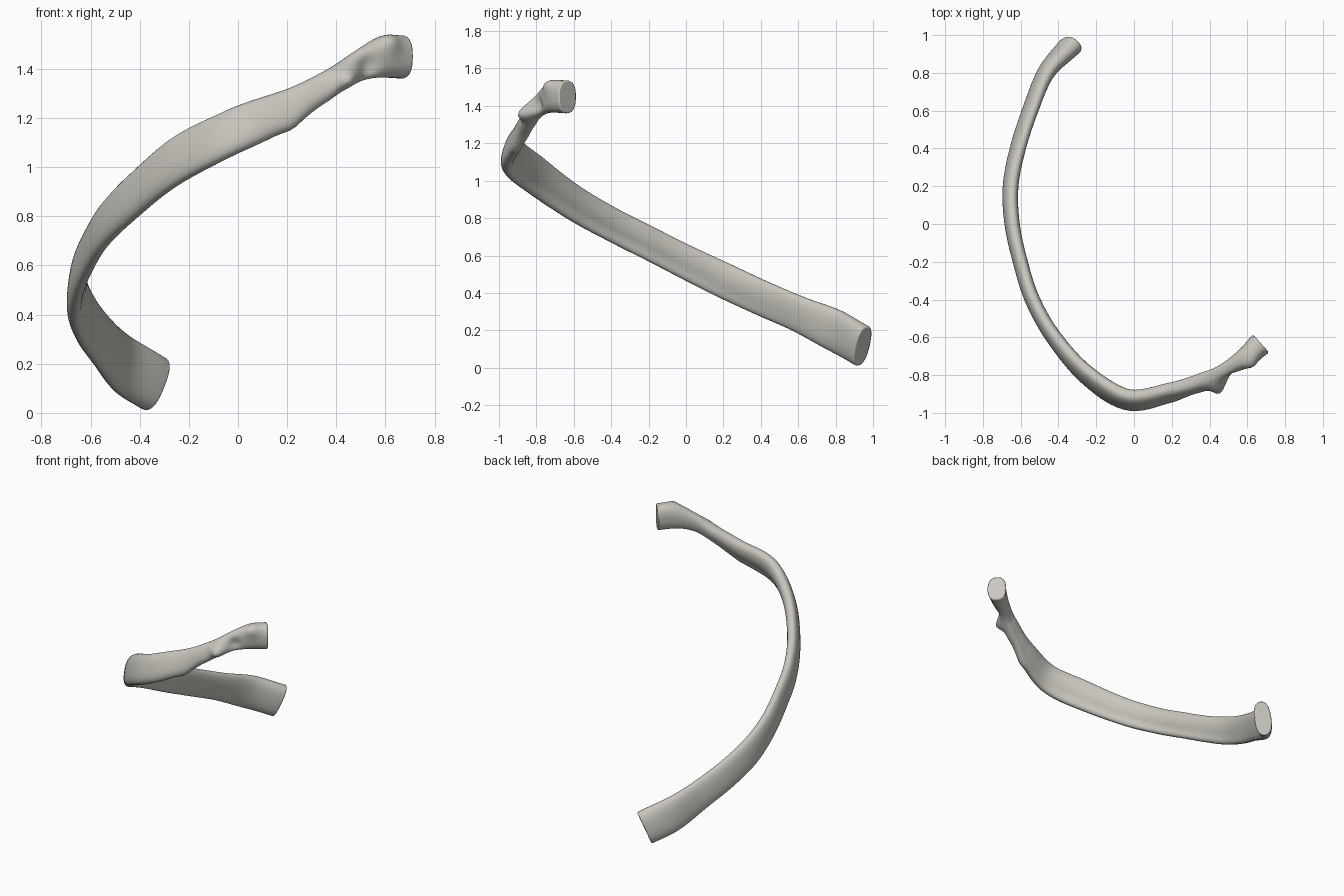
import bpy, bmesh, math
from mathutils import Vector

cube = bpy.data.objects.get("Cube")
if cube:
    bpy.data.objects.remove(cube)

bone = bpy.data.materials.new("pale bone")
bone.use_nodes = True
colour = (0.58, 0.56, 0.51, 1)
bone.diffuse_color = colour
bone.node_tree.nodes["Principled BSDF"].inputs["Base Color"].default_value = colour

# Stations from the breastbone end to the spine end:
# centre x, y, z, half height measured upright, half thickness, inward lean
stations = [
    (-.335, .945, .115, .125, .058, .12),
    (-.465, .80, .197, .125, .043, .12),
    (-.55, .60, .288, .107, .036, .2),
    (-.615, .40, .375, .105, .036, .2),
    (-.653, .20, .468, .105, .038, .15),
    (-.645, .0, .565, .1, .038, .12),
    (-.602, -.20, .667, .098, .037, .12),
    (-.538, -.40, .768, .098, .038, .12),
    (-.425, -.60, .882, .104, .039, .15),
    (-.25, -.80, 1.025, .112, .042, .25),
    (-.03, -.93, 1.14, .104, .045, .35),
    (.2, -.888, 1.24, .083, .043, .35),
    (.36, -.832, 1.335, .062, .043, .25),
    (.48, -.778, 1.405, .064, .04, .1),
    (.59, -.705, 1.447, .085, .052, 0),
    (.672, -.633, 1.448, .088, .064, 0),
]
STEPS, SIDES = 8, 32


def blend(a, b, c, d, t):
    """Catmull-Rom interpolation of one number."""
    return .5 * (2*b + (c-a)*t + (2*a-5*b+4*c-d)*t*t + (3*b-a-3*c+d)*t**3)


def extend(a, b):
    return tuple(2*p - q for p, q in zip(a, b))


# Smooth the stations into a dense path
keys = [extend(stations[0], stations[1])] + stations + [extend(stations[-1], stations[-2])]
path = []
for i in range(1, len(keys) - 2):
    for s in range(STEPS):
        path.append([blend(*v, s / STEPS) for v in zip(*keys[i-1:i+3])])
path.append(list(stations[-1]))


def power(v, e):
    return math.copysign(abs(v) ** e, v)


# Rough lumps: centre, direction of push, radius
lumps = [
    (Vector((.445, -.85, 1.365)), Vector((.012, -.055, -.01)), .05),
    (Vector((.36, -.85, 1.30)), Vector((0, -.012, -.008)), .05),
    (Vector((.53, -.80, 1.41)), Vector((-.008, .022, 0)), .04),
    (Vector((.62, -.73, 1.50)), Vector((.005, -.02, .012)), .04),
    (Vector((.22, -.90, 1.17)), Vector((0, -.01, -.012)), .05),
]

bm = bmesh.new()
rings = []
for i, (x, y, z, half, thick, lean) in enumerate(path):
    a, b = path[max(i-1, 0)], path[min(i+1, len(path)-1)]
    tangent = (Vector(b[:3]) - Vector(a[:3])).normalized()
    side = tangent.cross(Vector((0, 0, 1))).normalized()
    up = side.cross(tangent).normalized()
    half *= math.hypot(tangent.x, tangent.y)
    outer = side * math.cos(lean) + up * math.sin(lean)
    rise = up * math.cos(lean) - side * math.sin(lean)
    u = i / (len(path) - 1)
    groove = math.sin(math.pi * u) ** 2
    ring = []
    for k in range(SIDES):
        ang = 2 * math.pi * k / SIDES
        h, w = power(math.sin(ang), .82), power(math.cos(ang), .82)
        if w < 0:  # shallow groove along the lower inner face
            w *= 1 - .35 * groove * math.exp(-((h + .45) / .35) ** 2)
        p = Vector((x, y, z)) + rise * h * half + outer * w * thick
        for centre, push, radius in lumps:
            p += push * math.exp(-((p - centre).length / radius) ** 2)
        ring.append(bm.verts.new(p))
    rings.append(ring)

# Skin the shaft and close both ends with flat faces
for r, s in zip(rings, rings[1:]):
    for k in range(SIDES):
        n = (k + 1) % SIDES
        bm.faces.new((r[k], r[n], s[n], s[k]))
bm.faces.new(rings[0])
bm.faces.new(rings[-1])
bmesh.ops.recalc_face_normals(bm, faces=bm.faces)

mesh = bpy.data.meshes.new("rib_bone")
bm.to_mesh(mesh)
bm.free()
rib = bpy.data.objects.new("rib_bone", mesh)
bpy.context.collection.objects.link(rib)
mesh.materials.append(bone)

# Slightly rounded rims on the two cut ends
bevel = rib.modifiers.new("rim", "BEVEL")
bevel.width, bevel.segments = .008, 2
bevel.limit_method, bevel.angle_limit = "ANGLE", math.radians(60)

bpy.context.view_layer.objects.active = rib
rib.select_set(True)
bpy.ops.object.shade_smooth_by_angle(angle=math.radians(50))
